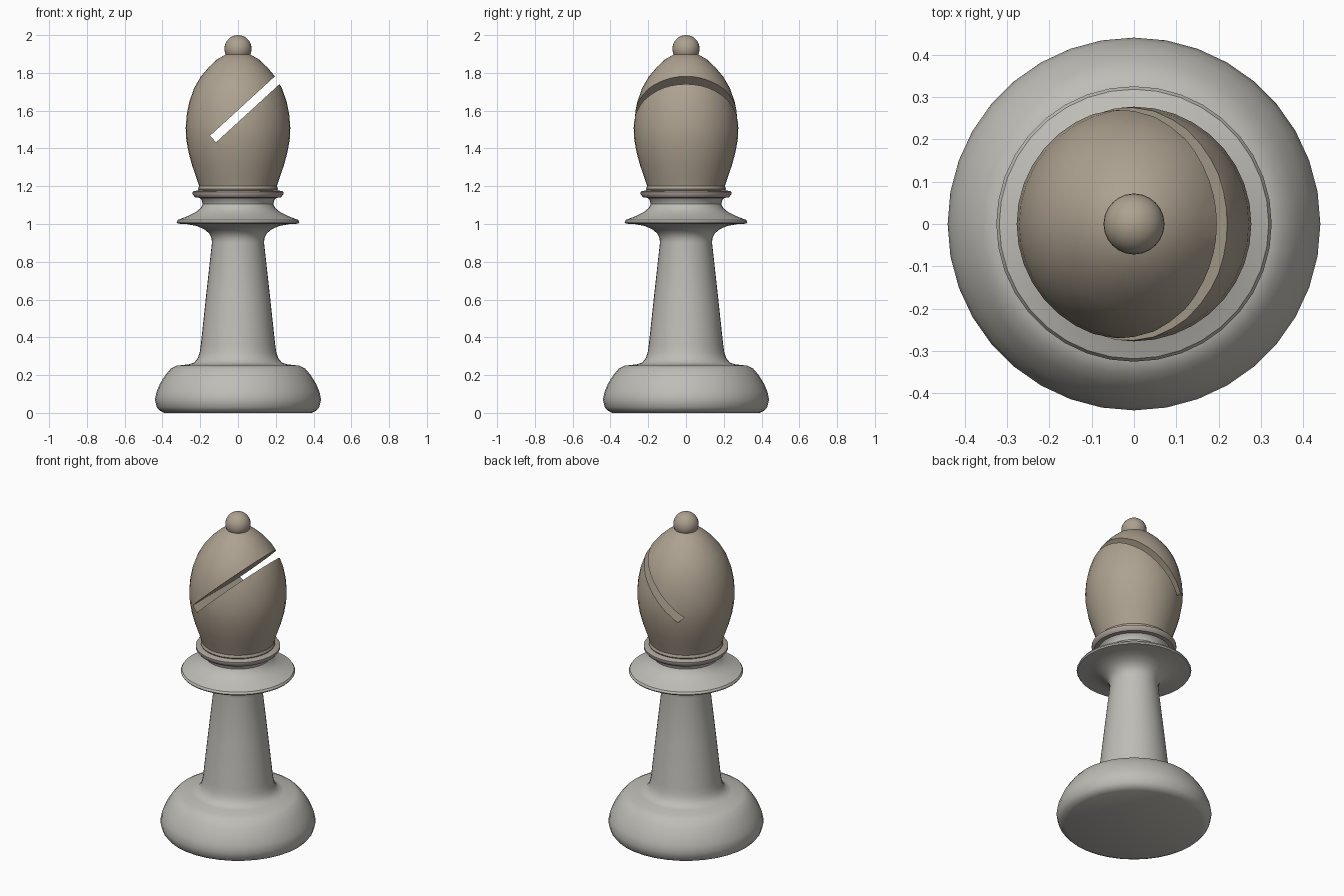
import bpy, bmesh, math
from mathutils import Vector

if "Cube" in bpy.data.objects:
    bpy.data.objects.remove(bpy.data.objects["Cube"])

SIDES = 36


def paint(obj, rgb):
    mat = bpy.data.materials.new(obj.name + "_colour")
    mat.diffuse_color = (*rgb, 1)
    mat.use_nodes = True
    mat.node_tree.nodes["Principled BSDF"].inputs["Base Color"].default_value = mat.diffuse_color
    obj.data.materials.append(mat)


def smooth(obj, angle=38):
    bpy.ops.object.select_all(action='DESELECT')
    obj.select_set(True)
    bpy.context.view_layer.objects.active = obj
    bpy.ops.object.shade_smooth_by_angle(angle=math.radians(angle))


def lathe(name, profile):
    """Closed solid of revolution from (radius, height) points, bottom to top."""
    bm = bmesh.new()
    rings = []
    for r, z in profile:
        rings.append([bm.verts.new((r * math.cos(2 * math.pi * i / SIDES),
                                    r * math.sin(2 * math.pi * i / SIDES), z))
                      for i in range(SIDES)])
    for low, high in zip(rings, rings[1:]):
        for i in range(SIDES):
            j = (i + 1) % SIDES
            bm.faces.new((low[i], low[j], high[j], high[i]))
    bm.faces.new(rings[0][::-1])
    bm.faces.new(rings[-1])
    mesh = bpy.data.meshes.new(name)
    bm.to_mesh(mesh)
    bm.free()
    obj = bpy.data.objects.new(name, mesh)
    bpy.context.collection.objects.link(obj)
    return obj


STONE = (0.52, 0.51, 0.47)
TAN = (0.42, 0.36, 0.28)

# Base, stem and flared collar
body = lathe("base_and_stem", [
    (0.39, 0.0), (0.415, 0.012), (0.43, 0.03), (0.44, 0.07), (0.432, 0.11),
    (0.413, 0.155), (0.385, 0.2), (0.355, 0.235), (0.325, 0.25), (0.26, 0.257),
    (0.232, 0.267), (0.213, 0.29), (0.203, 0.32), (0.197, 0.36), (0.168, 0.63),
    (0.138, 0.90), (0.14, 0.925), (0.152, 0.95), (0.18, 0.973), (0.22, 0.99),
    (0.27, 0.999), (0.32, 1.002), (0.325, 1.01), (0.318, 1.022), (0.27, 1.04),
    (0.225, 1.062), (0.197, 1.085), (0.187, 1.105), (0.193, 1.128), (0.21, 1.143)])
paint(body, STONE)
smooth(body)

# Thin ring under the head
ring = lathe("neck_ring", [
    (0.20, 1.138), (0.228, 1.141), (0.233, 1.148), (0.24, 1.157),
    (0.24, 1.170), (0.232, 1.175), (0.19, 1.180)])
paint(ring, (0.42, 0.36, 0.33))
smooth(ring)

# Egg-shaped head
head = lathe("head", [
    (0.20, 1.165), (0.212, 1.185), (0.206, 1.20), (0.222, 1.25), (0.243, 1.31), (0.262, 1.38),
    (0.274, 1.45), (0.277, 1.51), (0.271, 1.58), (0.257, 1.65), (0.232, 1.72),
    (0.197, 1.78), (0.155, 1.83), (0.11, 1.872), (0.06, 1.9), (0.02, 1.91)])
paint(head, TAN)

# Slanted slot cut through the head from front to back
angle, length = math.radians(42.5), 0.7
start = Vector((-0.132, 0, 1.45))
along = Vector((math.cos(angle), 0, math.sin(angle)))
bpy.ops.mesh.primitive_cube_add(size=1, location=start + along * length / 2,
                                rotation=(0, -angle, 0))
cutter = bpy.context.object
cutter.name = "slot_cutter"
cutter.scale = (length, 1, 0.047)
cutter.hide_render = True
cut = head.modifiers.new("slot", 'BOOLEAN')
cut.operation = 'DIFFERENCE'
cut.solver = 'EXACT'
cut.object = cutter
bpy.context.view_layer.objects.active = head
bpy.ops.object.modifier_apply(modifier=cut.name)
bpy.data.objects.remove(cutter)
smooth(head)

# Ball on top
bpy.ops.mesh.primitive_uv_sphere_add(segments=24, ring_count=16, radius=0.072,
                                     location=(0, 0, 1.928))
ball = bpy.context.object
ball.name = "top_ball"
paint(ball, TAN)
smooth(ball)
